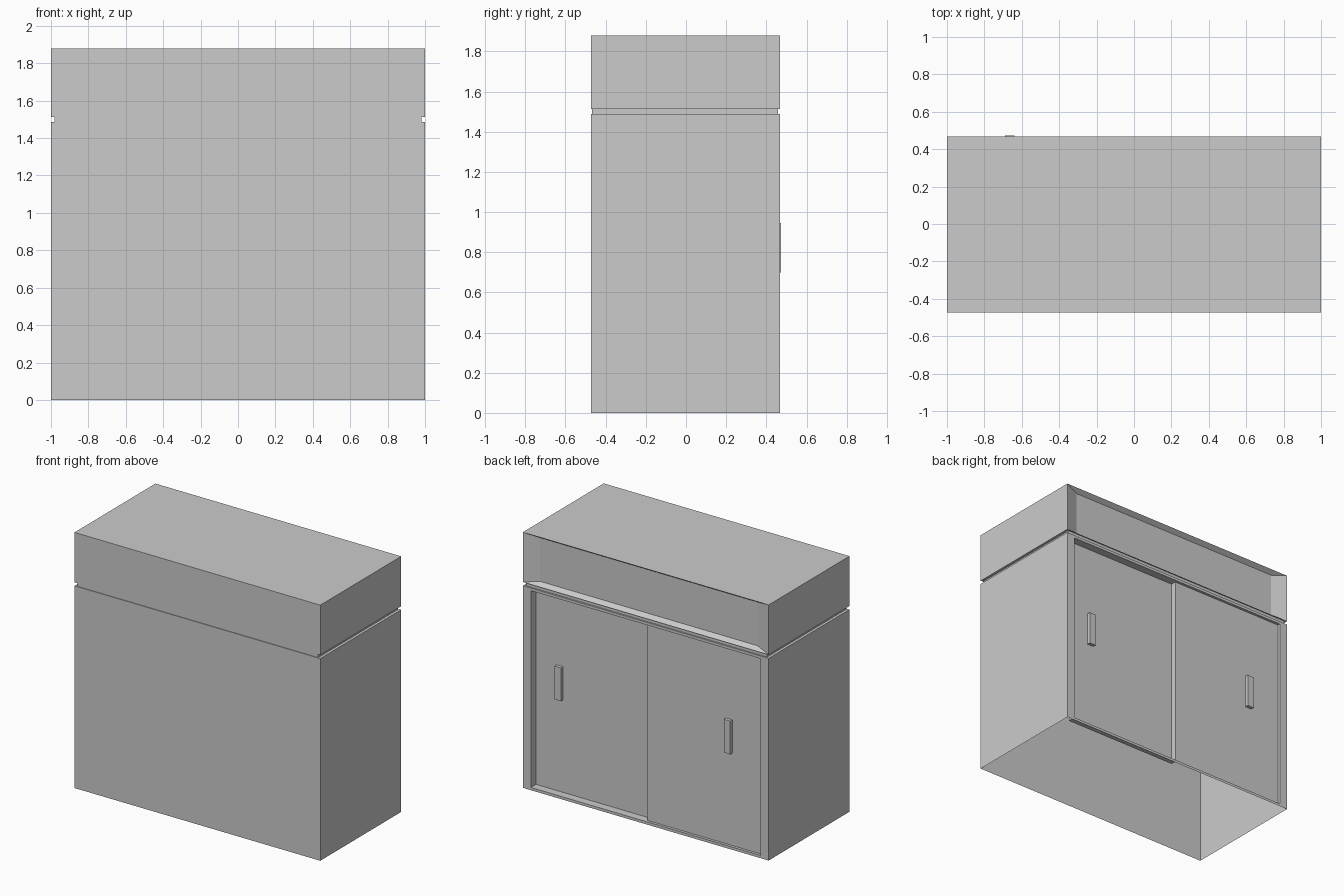
import bpy
import bmesh

cube = bpy.data.objects.get("Cube")
if cube:
    bpy.data.objects.remove(cube, do_unlink=True)

grey = bpy.data.materials.new("plain_grey")
grey.use_nodes = True
GREY = (0.6, 0.6, 0.6, 1)
grey.diffuse_color = GREY
grey.node_tree.nodes["Principled BSDF"].inputs["Base Color"].default_value = GREY

FRONT, BACK = -0.472, 0.468
BODY_TOP, UPPER_BASE, TOP = 1.487, 1.513, 1.88
SHALLOW, DEEP = BACK - 0.02, BACK - 0.06   # planes of the two sliding doors


def rect(x0, x1, z0, z1, y):
    """Upright rectangle facing the back."""
    return [(x1, y, z0), (x0, y, z0), (x0, y, z1), (x1, y, z1)]


def add_face(bm, points):
    bm.faces.new([bm.verts.new(p) for p in points])


def bridge(bm, a, b):
    """Join two rectangles with four quads, skipping flat zero-area ones."""
    for i in range(4):
        j = (i + 1) % 4
        if a[i] != b[i] or a[j] != b[j]:
            add_face(bm, [a[i], a[j], b[j], b[i]])


def finish(name, bm, recalc=True):
    bmesh.ops.remove_doubles(bm, verts=bm.verts, dist=0.0005)
    if recalc:
        bmesh.ops.recalc_face_normals(bm, faces=bm.faces)
    mesh = bpy.data.meshes.new(name)
    bm.to_mesh(mesh)
    bm.free()
    mesh.materials.append(grey)
    obj = bpy.data.objects.new(name, mesh)
    bpy.context.collection.objects.link(obj)
    return obj


def box(name, x0, x1, y0, y1, z0, z1):
    bm = bmesh.new()
    a, b = rect(x0, x1, z0, z1, y0), rect(x0, x1, z0, z1, y1)
    bridge(bm, a, b)
    add_face(bm, a)
    add_face(bm, b)
    finish(name, bm)


def panel(name, *bounds):
    bm = bmesh.new()
    add_face(bm, rect(*bounds))
    finish(name, bm, recalc=False)


# Upper cabinet: closed box whose back slopes in to a sunken panel
bm = bmesh.new()
front = rect(-1, 1, UPPER_BASE, TOP, FRONT)
rim = rect(-1, 1, UPPER_BASE, TOP, BACK)
sunk = rect(-0.886, 0.886, UPPER_BASE + 0.023, TOP - 0.023, BACK - 0.035)
add_face(bm, front)
bridge(bm, front, rim)
bridge(bm, rim, sunk)
add_face(bm, sunk)
finish("upper_cabinet", bm)

# Recessed strip between the two cabinets
box("shadow_gap_strip", -0.98, 0.98, FRONT + 0.005, BACK - 0.01, BODY_TOP, UPPER_BASE)

# Lower cabinet: shell open below, with a stepped doorway at the back
bm = bmesh.new()
front = rect(-1, 1, 0, BODY_TOP, FRONT)
rim = rect(-1, 1, 0, BODY_TOP, BACK)
OPEN = (-0.935, 0.935, 0.02, BODY_TOP - 0.02)
LEFT = (0.0,) + OPEN[1:]
RIGHT = (OPEN[0], 0.0) + OPEN[2:]
add_face(bm, front)
bridge(bm, front, rim)
bridge(bm, rim, rect(*OPEN, BACK))
bridge(bm, rect(*OPEN, BACK), rect(*OPEN, SHALLOW))
bridge(bm, rect(*LEFT, SHALLOW), rect(*LEFT, DEEP))
bmesh.ops.remove_doubles(bm, verts=bm.verts, dist=0.0005)
bmesh.ops.recalc_face_normals(bm, faces=bm.faces)
floor = [f for f in bm.faces if f.normal.z < -0.9 and f.calc_center_median().z < 0.005]
bmesh.ops.delete(bm, geom=floor, context='FACES')
finish("lower_cabinet", bm, recalc=False)

# Sliding doors and their handles
for side, bounds, depth, handle_x in (("left", LEFT, DEEP, 0.74),
                                      ("right", RIGHT, SHALLOW, -0.665)):
    panel(side + "_door", *bounds, depth)
    box(side + "_handle", handle_x - 0.026, handle_x + 0.026,
        depth, depth + 0.025, 0.70, 0.945)
